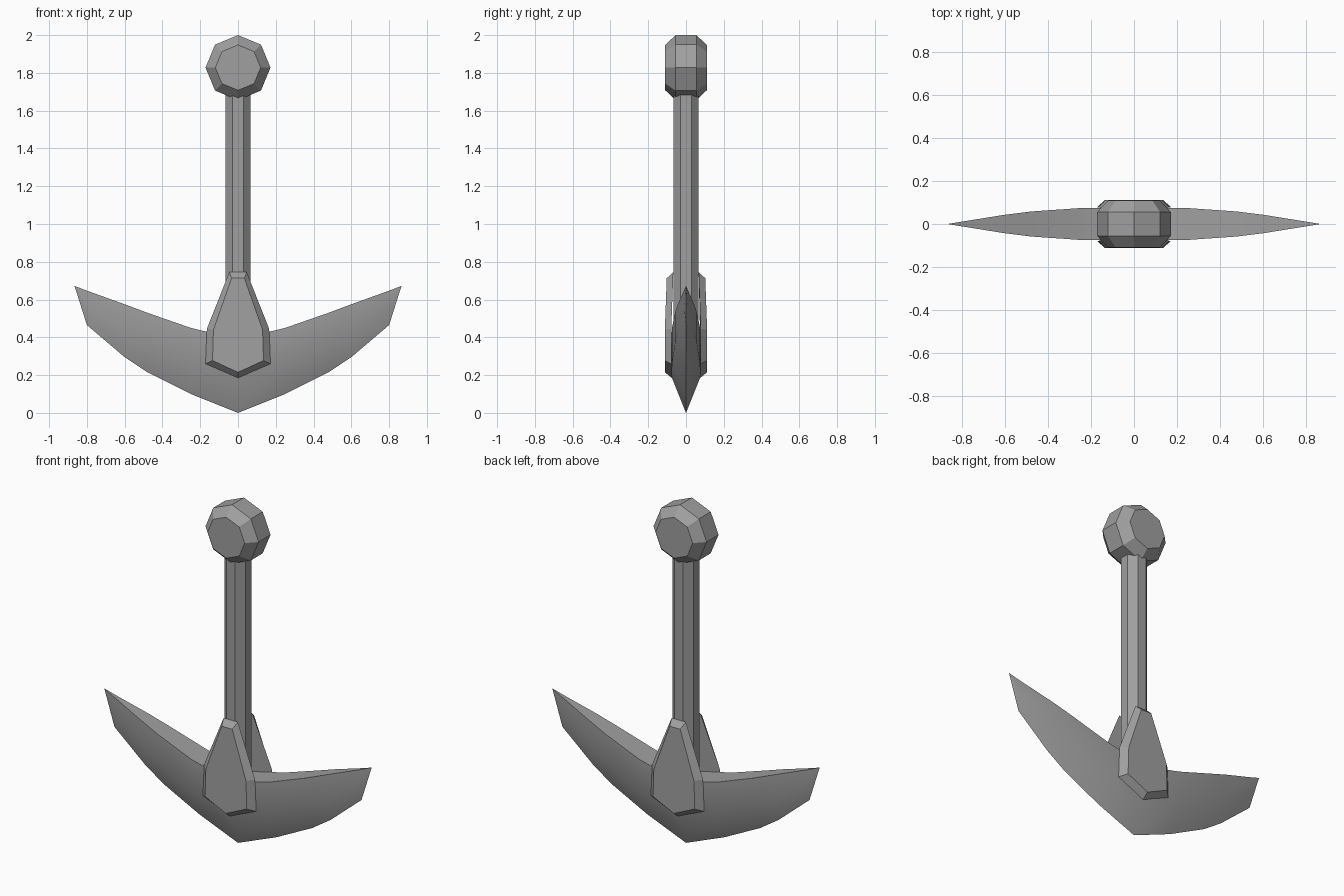
import bpy, bmesh, math

cube = bpy.data.objects.get("Cube")
if cube:
    bpy.data.objects.remove(cube, do_unlink=True)

# Single grey metal
metal = bpy.data.materials.new("grey_metal")
metal.use_nodes = True
GREY = (0.35, 0.35, 0.35, 1)
metal.diffuse_color = GREY
metal.node_tree.nodes["Principled BSDF"].inputs["Base Color"].default_value = GREY


def make_object(name, bm):
    bmesh.ops.remove_doubles(bm, verts=bm.verts, dist=0.0005)
    bmesh.ops.recalc_face_normals(bm, faces=bm.faces)
    mesh = bpy.data.meshes.new(name)
    bm.to_mesh(mesh)
    bm.free()
    mesh.materials.append(metal)
    obj = bpy.data.objects.new(name, mesh)
    bpy.context.collection.objects.link(obj)
    return obj


def loft(name, rings):
    """Skin matching closed rings of points and cap both ends."""
    bm = bmesh.new()
    loops = [[bm.verts.new(p) for p in ring] for ring in rings]
    n = len(loops[0])
    for a, b in zip(loops, loops[1:]):
        for i in range(n):
            j = (i + 1) % n
            bm.faces.new((a[i], a[j], b[j], b[i]))
    bm.faces.new(loops[0])
    bm.faces.new(loops[-1])
    return make_object(name, bm)


def octagon(radius, turn=0.0):
    angles = [math.radians(45 * i + turn) for i in range(8)]
    return [(radius * math.cos(a), radius * math.sin(a)) for a in angles]


# Octagonal shaft, flat side to the front
loft("shaft", [[(x, y, z) for x, y in octagon(0.073, 22.5)] for z in (0.25, 1.74)])

# Bevelled octagonal pommel, axis front to back
loft("pommel", [[(x, y, 1.828 + z) for x, z in octagon(r)]
                for y, r in ((-0.11, 0.12), (-0.055, 0.172), (0.055, 0.172), (0.11, 0.12))])

# Crescent blade: x, top, ridge, bottom, half thickness of each section
half = [(0, 0.39, 0.195, 0, 0.078), (0.25, 0.45, 0.265, 0.1, 0.074),
        (0.48, 0.53, 0.37, 0.215, 0.058), (0.6, 0.575, 0.435, 0.295, 0.043),
        (0.8, 0.647, 0.56, 0.465, 0.011), (0.865, 0.672, 0.671, 0.67, 0.0004)]
sections = [(-x, *rest) for x, *rest in half[:0:-1]] + half
blade = loft("blade", [[(x, t, top), (x, t, ridge), (x, 0, low), (x, -t, ridge), (x, -t, top)]
                       for x, top, ridge, low, t in sections])
bpy.ops.object.select_all(action="DESELECT")
blade.select_set(True)
bpy.context.view_layer.objects.active = blade
bpy.ops.object.shade_smooth_by_angle(angle=math.radians(32))


# Bevelled guard plates on the front and back
def outline(top, shoulder, hip, tip):
    right = [top, shoulder, hip]
    return right + [tip] + [(-x, y, z) for x, y, z in reversed(right)]


for name, side in (("front_guard", -1), ("back_guard", 1)):
    base = outline((0.046, 0.067, 0.745), (0.165, 0.078, 0.445),
                   (0.172, 0.078, 0.26), (0, 0.075, 0.185))
    face = outline((0.034, 0.102, 0.713), (0.13, 0.112, 0.44),
                   (0.135, 0.112, 0.277), (0, 0.112, 0.215))
    loft(name, [[(x, side * y, z) for x, y, z in ring] for ring in (base, face)])
